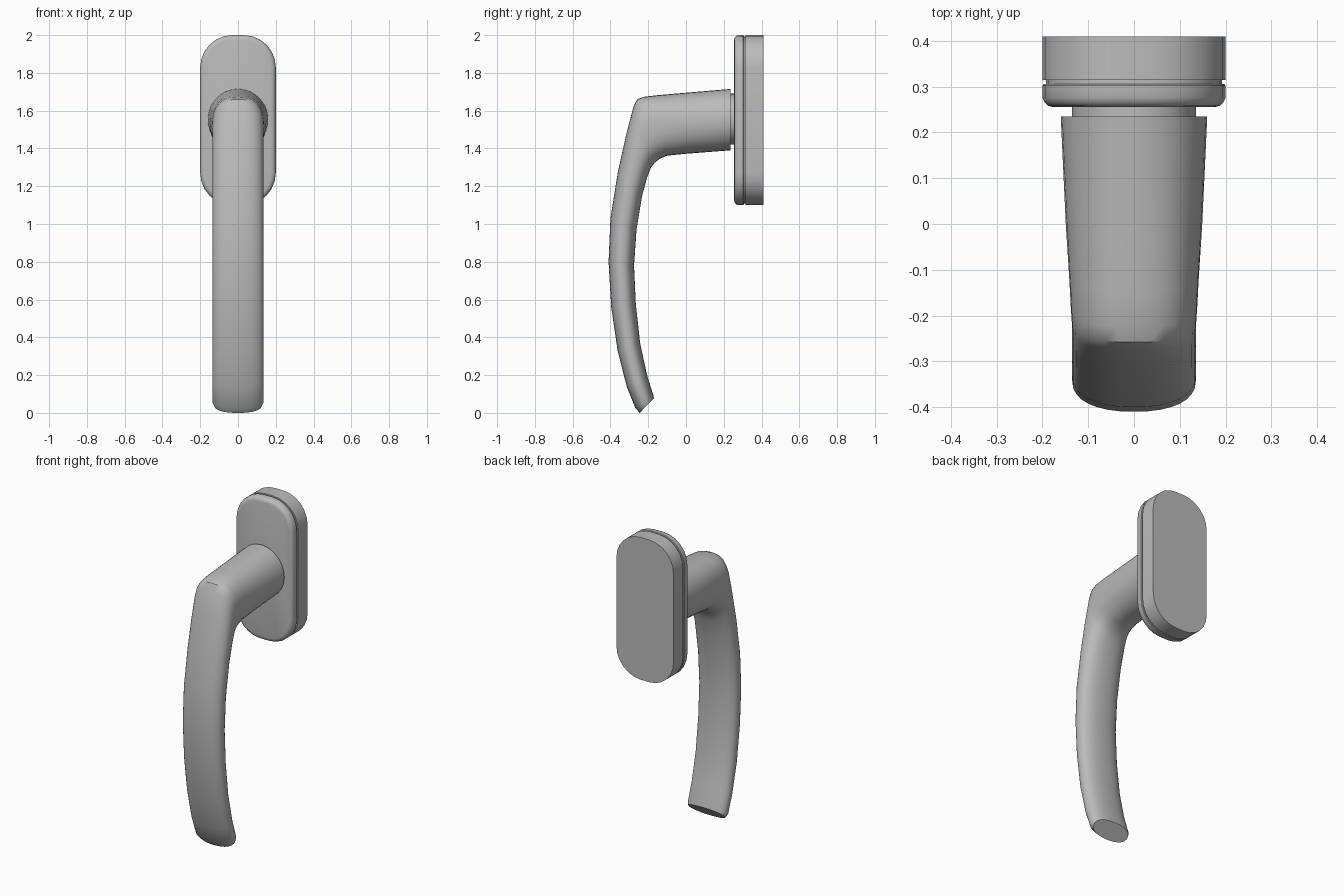
import bpy, bmesh, math

cube = bpy.data.objects.get("Cube")
if cube:
    bpy.data.objects.remove(cube, do_unlink=True)

metal = bpy.data.materials.new("satin grey")
metal.use_nodes = True
GREY = (0.5, 0.5, 0.5, 1)
metal.diffuse_color = GREY
metal.node_tree.nodes["Principled BSDF"].inputs["Base Color"].default_value = GREY


def loft(name, rings, angle=35):
    """Skin a list of equal-length rings and cap both ends."""
    bm = bmesh.new()
    loops = [[bm.verts.new(p) for p in ring] for ring in rings]
    n = len(loops[0])
    for a, b in zip(loops, loops[1:]):
        for i in range(n):
            j = (i + 1) % n
            bm.faces.new((a[i], a[j], b[j], b[i]))
    bm.faces.new(loops[0][::-1])
    bm.faces.new(loops[-1])
    bmesh.ops.recalc_face_normals(bm, faces=bm.faces)
    mesh = bpy.data.meshes.new(name)
    bm.to_mesh(mesh)
    bm.free()
    ob = bpy.data.objects.new(name, mesh)
    bpy.context.collection.objects.link(ob)
    mesh.materials.append(metal)
    bpy.ops.object.select_all(action='DESELECT')
    ob.select_set(True)
    bpy.context.view_layer.objects.active = ob
    bpy.ops.object.shade_smooth_by_angle(angle=math.radians(angle))
    return ob


def plate_ring(y, inset=0.0, zc=1.55, hx=0.2, hz=0.45, r=0.17, seg=6):
    """Rounded rectangle standing in the xz plane."""
    hx, hz, r = hx - inset, hz - inset, r - inset
    pts = []
    for q, (sx, sz) in enumerate(((1, 1), (-1, 1), (-1, -1), (1, -1))):
        for k in range(seg + 1):
            a = math.pi / 2 * (q + k / seg)
            pts.append((sx * (hx - r) + r * math.cos(a), y,
                        zc + sz * (hz - r) + r * math.sin(a)))
    return pts


def section(outer, inner, hw, power, n=32):
    """Rounded cross-section between an outer and an inner (y, z) point."""
    pts = []
    for i in range(n):
        a = 2 * math.pi * i / n
        c, s = math.cos(a), math.sin(a)
        u = math.copysign(abs(c) ** (2 / power), c)
        t = 0.5 + 0.5 * math.copysign(abs(s) ** (2 / power), s)
        pts.append((hw * u, inner[0] + t * (outer[0] - inner[0]),
                    inner[1] + t * (outer[1] - inner[1])))
    return pts


# Wall plate, recessed joint and rounded cover
loft("back_plate", [plate_ring(0.41), plate_ring(0.315)])
loft("plate_joint", [plate_ring(0.32, 0.008), plate_ring(0.30, 0.008)])
loft("plate_cover", [plate_ring(y, i) for y, i in
                     ((0.306, 0.003), (0.302, 0), (0.276, 0), (0.265, 0.005),
                      (0.258, 0.013), (0.255, 0.026))])

# Round collar between cover and handle
loft("collar", [section((y, 1.69), (y, 1.42), 0.135, 2) for y in (0.26, 0.225)])

# Handle: outer point, inner point, half width, squareness
stations = (
    ((0.235, 1.715), (0.235, 1.39), 0.160, 2.0),
    ((0.0, 1.695), (0.0, 1.372), 0.149, 2.2),
    ((-0.15, 1.682), (-0.10, 1.362), 0.141, 2.4),
    ((-0.225, 1.673), (-0.14, 1.345), 0.138, 2.5),
    ((-0.258, 1.66), (-0.165, 1.325), 0.136, 2.5),
    ((-0.277, 1.625), (-0.185, 1.30), 0.135, 2.5),
    ((-0.315, 1.48), (-0.205, 1.25), 0.135, 2.4),
    ((-0.36, 1.28), (-0.232, 1.15), 0.135, 2.3),
    ((-0.40, 1.03), (-0.262, 0.97), 0.135, 2.3),
    ((-0.41, 0.80), (-0.275, 0.78), 0.135, 2.3),
    ((-0.396, 0.56), (-0.266, 0.58), 0.135, 2.3),
    ((-0.362, 0.33), (-0.243, 0.37), 0.135, 2.3),
    ((-0.314, 0.14), (-0.206, 0.20), 0.135, 2.3),
    ((-0.268, 0.025), (-0.172, 0.09), 0.135, 2.3),
    ((-0.245, 0.0), (-0.17, 0.078), 0.125, 2.3),
)
loft("lever_handle", [section(*s) for s in stations])
